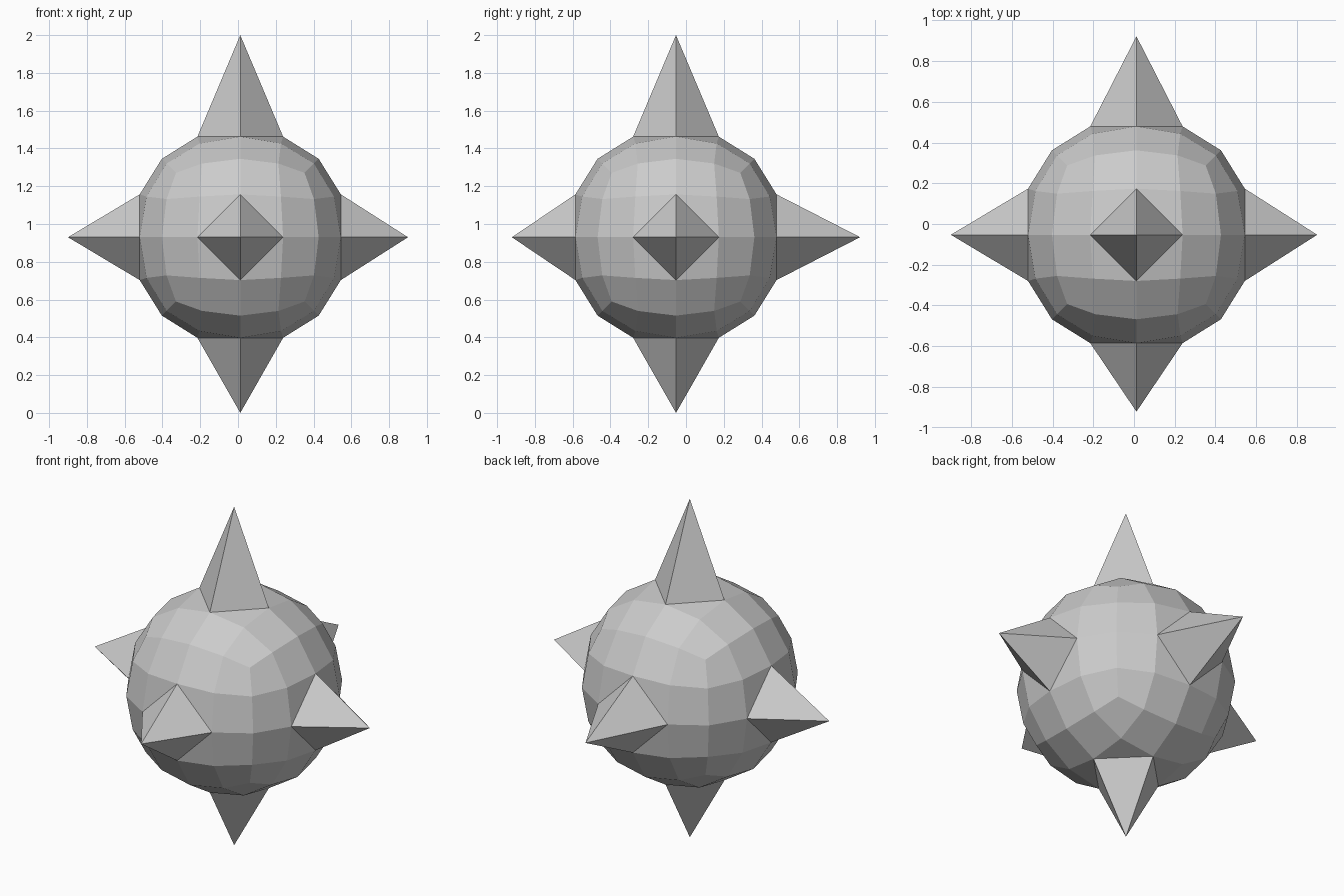
import bpy
import bmesh
from mathutils import Vector

if "Cube" in bpy.data.objects:
    bpy.data.objects.remove(bpy.data.objects["Cube"], do_unlink=True)

CENTRE = Vector((0.012, -0.053, 0.93))
HALF = 0.681
# Spike tips, one on each axis direction
TIPS = [(0.9, CENTRE.y, CENTRE.z), (-0.9, CENTRE.y, CENTRE.z),
        (CENTRE.x, 0.922, CENTRE.z), (CENTRE.x, -0.922, CENTRE.z),
        (CENTRE.x, CENTRE.y, 2.0), (CENTRE.x, CENTRE.y, 0.0)]

grey = bpy.data.materials.new("plain_grey")
grey.use_nodes = True
colour = (0.6, 0.6, 0.6, 1)
grey.diffuse_color = colour
grey.node_tree.nodes["Principled BSDF"].inputs["Base Color"].default_value = colour

# Round body: a cube subdivided twice
bpy.ops.mesh.primitive_cube_add(size=2 * HALF, location=CENTRE)
ball = bpy.context.object
ball.name = "spiked_ball"
ball.data.materials.append(grey)
subsurf = ball.modifiers.new("rounding", "SUBSURF")
subsurf.levels = subsurf.render_levels = 2
bpy.ops.object.modifier_apply(modifier=subsurf.name)

# Spikes: crease the faces round each side's middle point, then pull it out
bm = bmesh.new()
bm.from_mesh(ball.data)
for tip in TIPS:
    target = Vector(tip) - CENTRE
    middle = min(bm.verts, key=lambda v: (v.co - target.normalized() * HALF).length)
    for face in list(middle.link_faces):
        a, b = [e.other_vert(middle) for e in middle.link_edges if e in face.edges]
        bmesh.utils.face_split(face, a, b)
    middle.co = target
bmesh.ops.recalc_face_normals(bm, faces=bm.faces)
bm.to_mesh(ball.data)
bm.free()
ball.data.shade_flat()
